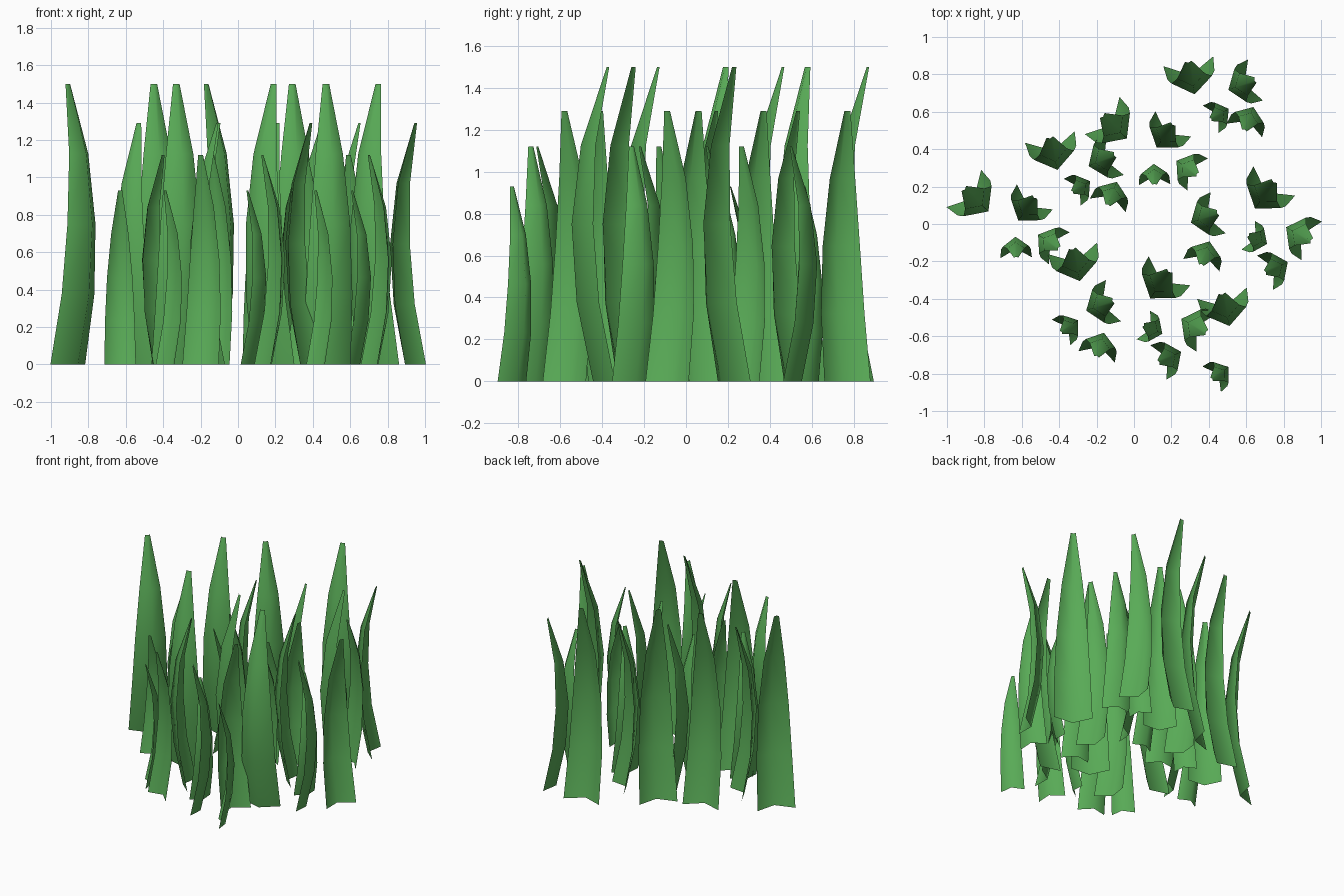
import bpy
from math import radians

# Grass material
green = bpy.data.materials.new("grass_green")
green.diffuse_color = (0.10, 0.41, 0.095, 1)

# Blade profile at full size: height, edge half width, edge forward offset, crease depth
ROWS = [(0, .136, 0, .075), (.375, .128, .075, .08), (.75, .110, .100, .08),
        (1.125, .075, .080, .055), (1.5, .018, 0, .008)]

# One V-folded blade that bows forward (+x) and curls back at the tip
verts, faces = [], []
for z, w, f, d in ROWS:
    verts += [(f, -w, z), (f + d, 0, z), (f, w, z)]
for r in range(len(ROWS) - 1):
    for c in range(2):
        a = 3 * r + c
        faces.append((a, a + 1, a + 4, a + 3))
blade = bpy.data.meshes.new("grass_blade")
blade.from_pydata(verts, [], faces)
blade.materials.append(green)
blade.polygons.foreach_set("use_smooth", [True] * len(faces))

# Blades by height: base x, y and facing angle
BLADES = {
    1.5: [(.29, .87, -79), (-.45, .465, -77), (-.33, -.13, -77), (.47, -.37, -77),
          (-.17, .58, -43), (-.91, .19, -43), (.75, .23, -125), (.19, -.25, -125)],
    1.29: [(.65, .77, -160), (-.10, .37, -157), (.45, .06, -160), (-.11, -.41, -160),
           (.21, .535, -125), (-.53, .145, -125), (.95, -.09, 152), (.39, -.58, 152)],
    1.12: [(.59, .50, 69), (-.14, .10, 69), (.36, -.22, 71), (-.20, -.71, 73),
           (.34, .265, 147), (-.40, -.13, 147), (.70, -.26, 25), (.13, -.74, 25)],
    .93: [(.41, .56, 30), (-.33, .17, 32), (.415, -.83, 36), (-.39, -.58, 36),
          (.11, .21, 92), (-.63, -.18, 92), (.61, -.06, -25), (.05, -.54, -25)],
}
for height, places in BLADES.items():
    for x, y, angle in places:
        ob = bpy.data.objects.new("grass_blade", blade)
        ob.location = (x, y, 0)
        ob.rotation_euler.z = radians(angle)
        ob.scale = [height / 1.5] * 3
        bpy.context.collection.objects.link(ob)
